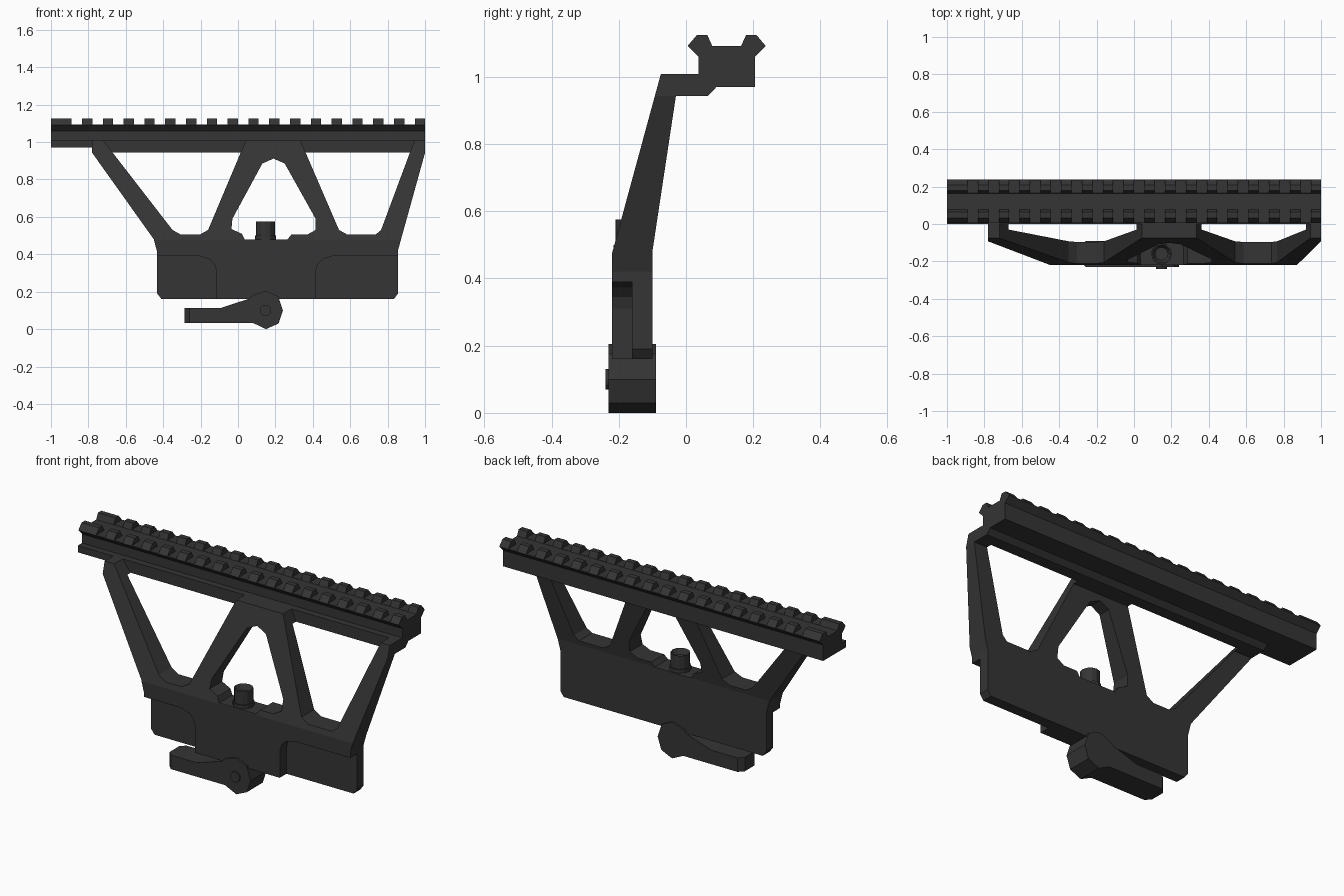
import bpy, bmesh
from mathutils import Vector, Matrix

if "Cube" in bpy.data.objects:
    bpy.data.objects.remove(bpy.data.objects["Cube"])

mat = bpy.data.materials.new("dark_metal")
mat.diffuse_color = (0.035, 0.035, 0.035, 1)
mat.use_nodes = True
mat.node_tree.nodes["Principled BSDF"].inputs["Base Color"].default_value = mat.diffuse_color


def finish(name, bm):
    bmesh.ops.recalc_face_normals(bm, faces=bm.faces)
    me = bpy.data.meshes.new(name)
    bm.to_mesh(me)
    bm.free()
    me.materials.append(mat)
    ob = bpy.data.objects.new(name, me)
    bpy.context.collection.objects.link(ob)
    return ob


def add_prism(bm, pts, axis, a, b):
    # extrude a (y,z) outline along x, or an (x,z) outline along y
    pos = (lambda p, t: (t, p[0], p[1])) if axis == 'x' else (lambda p, t: (p[0], t, p[1]))
    lo = [bm.verts.new(pos(p, a)) for p in pts]
    hi = [bm.verts.new(pos(p, b)) for p in pts]
    bm.faces.new(lo)
    bm.faces.new(hi[::-1])
    for i in range(len(pts)):
        j = (i + 1) % len(pts)
        bm.faces.new((lo[j], lo[i], hi[i], hi[j]))


def prism(name, pts, axis, a, b):
    bm = bmesh.new()
    add_prism(bm, pts, axis, a, b)
    return finish(name, bm)


def boolean(ob, cutter, op='DIFFERENCE'):
    cutter.hide_render = True
    m = ob.modifiers.new("cut", 'BOOLEAN')
    m.operation, m.solver, m.object = op, 'EXACT', cutter
    bpy.context.view_layer.objects.active = ob
    bpy.ops.object.modifier_apply(modifier=m.name)
    bpy.data.objects.remove(cutter)


# Top rail with cross slots
half = [(0.084, 0.97), (0.084, 1.06), (0.116, 1.092), (0.088, 1.125), (0.058, 1.125), (0.043, 1.092)]
C = 0.121
rail = prism("rail", [(C + y, z) for y, z in half] + [(C - y, z) for y, z in half[::-1]], 'x', -1, 1)
bm = bmesh.new()
for k in range(17):
    x = -0.89 + k * 0.1112
    add_prism(bm, [(-0.1, 1.0935), (0.4, 1.0935), (0.4, 1.2), (-0.1, 1.2)], 'x', x, x + 0.056)
boolean(rail, finish("slot_cutter", bm))

# Ledge and thicker bar under the rail
prism("rail_ledge", [(0.0, 0.97), (0.06, 0.97), (0.06, 1.008), (0.0, 1.008)], 'x', -1, -0.77)
prism("rail_bar", [(0.0, 0.943), (0.065, 0.943), (0.092, 0.971), (0.092, 1.008), (0.0, 1.008)], 'x', -0.78, 1)

# Side plate: bent section trimmed to its front outline
section = [(-0.075, 1.008), (-0.22, 0.475), (-0.22, 0.16), (-0.10, 0.16),
           (-0.10, 0.48), (-0.03, 0.943), (0.005, 0.943), (0.005, 1.008)]
plate = prism("side_plate", section, 'x', -0.9, 1.1)
outline = [(-0.78, 1.05), (-0.78, 0.943), (-0.45, 0.48), (-0.432, 0.41), (-0.432, 0.19), (-0.405, 0.155),
           (0.83, 0.155), (0.855, 0.19), (0.855, 0.42), (1.0, 0.943), (1.0, 1.05)]
boolean(plate, prism("outline_cutter", outline, 'y', -0.5, 0.3), 'INTERSECT')

# Windows between the arms
windows = [
    [(-0.745, 1.04), (-0.35, 0.53), (-0.305, 0.505), (-0.205, 0.505), (-0.16, 0.53), (0.055, 1.04)],
    [(0.32, 1.04), (0.54, 0.53), (0.585, 0.505), (0.735, 0.505), (0.765, 0.53), (0.955, 1.04)],
    [(0.19, 0.912), (0.13, 0.885), (-0.03, 0.59), (-0.035, 0.535), (0.02, 0.51), (0.035, 0.48),
     (0.265, 0.48), (0.285, 0.505), (0.37, 0.505), (0.415, 0.53), (0.415, 0.59), (0.25, 0.885)],
]
for w in windows:
    boolean(plate, prism("window_cutter", w, 'y', -0.5, 0.3))

# Shallow front pockets with rounded inner corners
for edge, s, end in ((-0.115, -1, -0.6), (0.415, 1, 1.0)):
    pts = [(edge, 0.1), (edge, 0.31), (edge + 0.01 * s, 0.345), (edge + 0.035 * s, 0.373),
           (edge + 0.09 * s, 0.39), (end, 0.39), (end, 0.1)]
    boolean(plate, prism("pocket_cutter", pts, 'y', -0.4, -0.16))

# Locking lever with chamfered tip
lever_pts = [(-0.285, 0.033), (-0.285, 0.112), (-0.095, 0.112), (0.06, 0.163), (0.08, 0.182), (0.15, 0.205),
             (0.215, 0.175), (0.24, 0.10), (0.217, 0.03), (0.15, 0.0), (0.08, 0.033)]
bm = bmesh.new()
add_prism(bm, lever_pts, 'y', -0.23, -0.09)
tip = [e for e in bm.edges if all(v.co.x < -0.28 for v in e.verts)
       and abs(e.verts[0].co.y - e.verts[1].co.y) < 1e-4]
bmesh.ops.bevel(bm, geom=tip, offset=0.027, segments=1, affect='EDGES')
finish("lever", bm)

# Lever pivot pin
bm = bmesh.new()
bmesh.ops.create_cone(bm, cap_ends=True, segments=12, radius1=0.03, radius2=0.03, depth=0.04,
                      matrix=Matrix.Translation((0.147, -0.22, 0.1)) @ Matrix.Rotation(1.5708, 4, 'X'))
finish("pivot_pin", bm)

# Adjusting bolt with a hollow top
bm = bmesh.new()
bmesh.ops.create_cone(bm, cap_ends=True, segments=12, radius1=0.05, radius2=0.05, depth=0.115,
                      matrix=Matrix.Translation((0.147, -0.16, 0.5175)))
bm.faces.ensure_lookup_table()
top = max(bm.faces, key=lambda f: f.calc_center_median().z)
bmesh.ops.inset_region(bm, faces=[top], thickness=0.015)
bmesh.ops.translate(bm, verts=top.verts, vec=Vector((0, 0, -0.03)))
finish("bolt", bm)
bm = bmesh.new()
bmesh.ops.create_cone(bm, cap_ends=True, segments=12, radius1=0.056, radius2=0.056, depth=0.04,
                      matrix=Matrix.Translation((0.147, -0.16, 0.48)))
finish("bolt_collar", bm)
